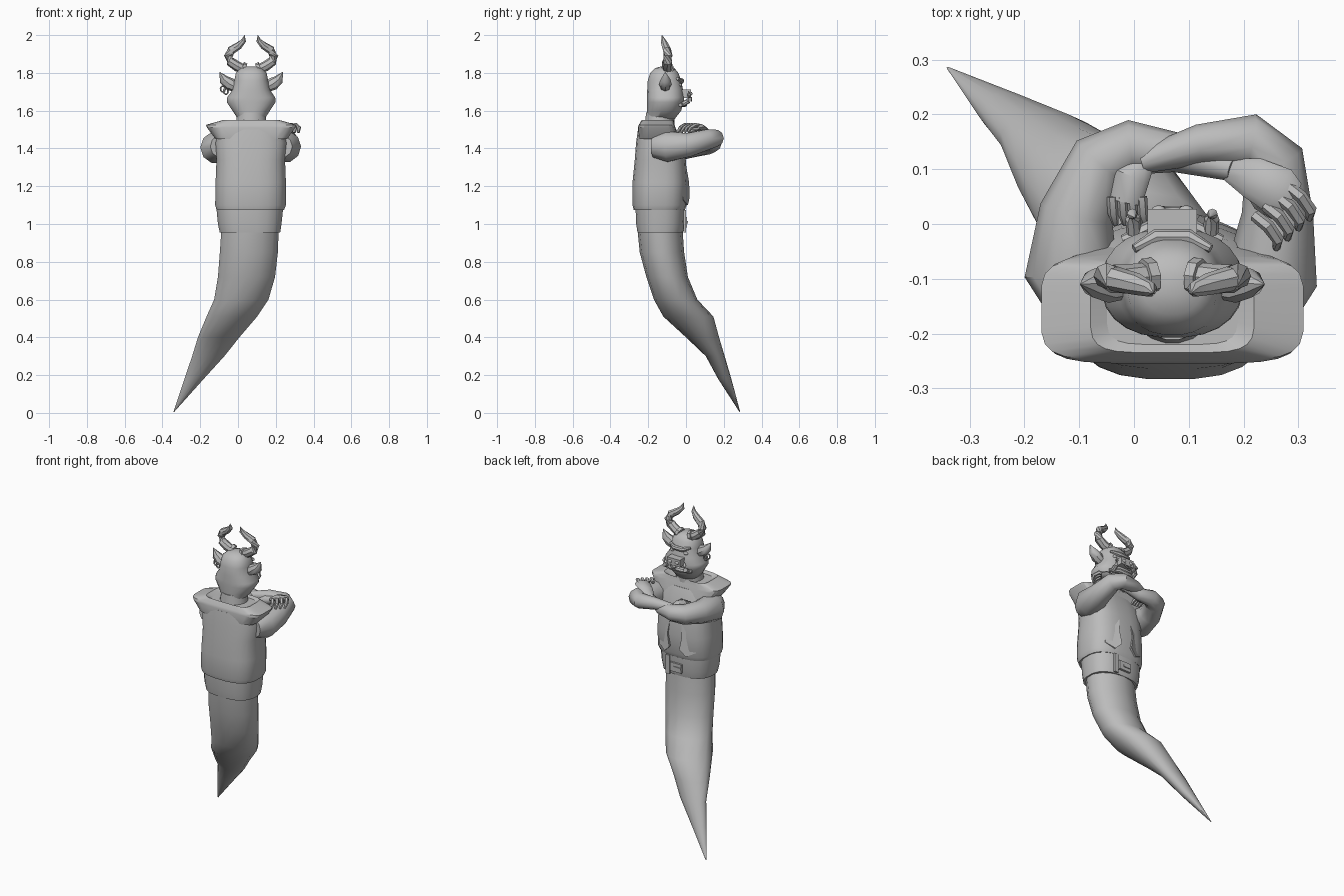
import bpy, bmesh, math
from mathutils import Vector, Matrix

old = bpy.data.objects.get("Cube")
if old:
    bpy.data.objects.remove(old, do_unlink=True)

gray = bpy.data.materials.new("plain gray")
gray.use_nodes = True
gray.diffuse_color = (0.5, 0.5, 0.5, 1)
gray.node_tree.nodes["Principled BSDF"].inputs["Base Color"].default_value = (0.5, 0.5, 0.5, 1)
MID = 0.07  # body centre line in x


def finish(name, bm, angle=40):
    bmesh.ops.recalc_face_normals(bm, faces=bm.faces)
    mesh = bpy.data.meshes.new(name)
    bm.to_mesh(mesh)
    bm.free()
    mesh.materials.append(gray)
    ob = bpy.data.objects.new(name, mesh)
    bpy.context.collection.objects.link(ob)
    bpy.ops.object.select_all(action='DESELECT')
    ob.select_set(True)
    bpy.context.view_layer.objects.active = ob
    bpy.ops.object.shade_smooth_by_angle(angle=math.radians(angle))
    return ob


def skin(name, rings, angle=40):
    """Join equal rings of points into a capped surface."""
    bm = bmesh.new()
    loops = [[bm.verts.new(p) for p in r] for r in rings]
    n = len(loops[0])
    for a, b in zip(loops, loops[1:]):
        for i in range(n):
            j = (i + 1) % n
            bm.faces.new((a[i], a[j], b[j], b[i]))
    bm.faces.new(loops[0])
    bm.faces.new(loops[-1])
    return finish(name, bm, angle)


def loft(name, rows, power=2, sides=20, angle=40):
    """Rows are x0, x1, y0, y1, z extents of level sections."""
    rings = []
    for x0, x1, y0, y1, z in rows:
        ring = []
        for i in range(sides):
            t = math.tau * (i + 0.5) / sides
            c, s = math.cos(t), math.sin(t)
            ring.append(((x0 + x1) / 2 + (x1 - x0) / 2 * math.copysign(abs(c) ** (2 / power), c),
                         (y0 + y1) / 2 + (y1 - y0) / 2 * math.copysign(abs(s) ** (2 / power), s), z))
        rings.append(ring)
    return skin(name, rings, angle)


def tube(name, path, radii, sides=8, flat=1.0):
    """Round tube along a path; flat squashes it in its upright direction."""
    pts = [Vector(p) for p in path]
    rings = []
    for i, p in enumerate(pts):
        d = (pts[min(i + 1, len(pts) - 1)] - pts[max(i - 1, 0)]).normalized()
        ref = Vector((0, 0, 1)) if abs(d.z) < 0.9 else Vector((0, 1, 0))
        side = d.cross(ref).normalized()
        up = side.cross(d)
        rings.append([p + radii[i] * (math.cos(t) * side + flat * math.sin(t) * up)
                      for t in (math.tau * k / sides for k in range(sides))])
    return skin(name, rings)


def box(name, centre, size, turn=0):
    bm = bmesh.new()
    bmesh.ops.create_cube(bm, size=1, matrix=Matrix.Translation(centre)
                          @ Matrix.Rotation(turn, 4, 'Z') @ Matrix.Diagonal((*size, 1)))
    return finish(name, bm)


def ball(name, centre, size):
    bm = bmesh.new()
    bmesh.ops.create_uvsphere(bm, u_segments=12, v_segments=8, radius=1,
                              matrix=Matrix.Translation(centre) @ Matrix.Diagonal((*size, 1)))
    return finish(name, bm)


# Curling tail in place of legs
loft("tail", [
    (-.342, -.338, .283, .287, .005), (-.285, -.18, .17, .24, .18),
    (-.245, -.07, .105, .205, .3), (-.215, .01, 0, .175, .4),
    (-.17, .105, -.12, .145, .51), (-.13, .165, -.17, .06, .6),
    (-.11, .2, -.21, .01, .72), (-.1, .215, -.245, -.01, .85),
    (-.09, .22, -.26, -.02, 1.0)], sides=14, angle=50)

# Waistband, belt and buckle
loft("waistband", [(-.098, .225, -.258, -.015, .955), (-.108, .232, -.265, -.006, 1.0),
                   (-.115, .24, -.268, -.004, 1.075)], power=2.5)
box("buckle", (MID, -.002, 1.01), (.08, .014, .055))
box("buckle_tongue", (MID - .012, .004, 1.01), (.05, .012, .014))
box("belt_end", (MID + .06, -.006, 1.015), (.025, .012, .12))

# Torso with vest
loft("vest", [(-.115, .245, -.278, -.005, 1.075), (-.122, .255, -.284, .005, 1.1),
              (-.12, .255, -.284, .008, 1.22), (-.115, .25, -.272, .0, 1.34),
              (-.12, .26, -.265, -.02, 1.43), (-.1, .24, -.255, -.05, 1.5)], power=2.7, sides=24)
loft("shoulder_yoke", [(-.12, .26, -.25, -.04, 1.45), (-.165, .305, -.255, -.055, 1.51),
                       (-.17, .31, -.25, -.06, 1.525), (-.08, .22, -.235, -.065, 1.55),
                       (-.05, .19, -.22, -.075, 1.535)], power=5, sides=24, angle=25)


def vest_flap(name, side):
    bm = bmesh.new()
    outline = [(.035, 1.36), (.05, 1.22), (.035, 1.14), (.075, 1.1), (.13, 1.13), (.14, 1.36)]
    front = [bm.verts.new((MID + side * x, .022 - 2.2 * x * x - .25 * max(0, z - 1.25), z))
             for x, z in outline]
    face = bm.faces.new(front)
    out = bmesh.ops.extrude_face_region(bm, geom=[face])["geom"]
    for v in out:
        if isinstance(v, bmesh.types.BMVert):
            v.co.y -= .02
    finish(name, bm)


for side, label in ((-1, "right"), (1, "left")):
    vest_flap(label + "_vest_flap", side)

# Crossed arms
tube("arm_under", [(-.09, -.16, 1.41), (-.115, -.09, 1.405), (-.105, .02, 1.415),
                   (-.06, .115, 1.425), (-.005, .14, 1.43), (.08, .13, 1.43), (.18, .1, 1.465)],
     [.06, .085, .068, .058, .05, .036, .022], sides=10)
tube("arm_over", [(.23, -.17, 1.41), (.25, -.1, 1.41), (.262, .02, 1.42),
                  (.255, .12, 1.45), (.215, .155, 1.455), (.12, .145, 1.46), (.015, .115, 1.45)],
     [.06, .085, .065, .055, .046, .037, .023], sides=10)

# Hands and fingers
tube("resting_palm", [(.17, .1, 1.465), (.215, .085, 1.5), (.265, .06, 1.515), (.285, .045, 1.51)],
     [.02, .038, .045, .035], flat=.4)
for i in range(4):
    x, y = .305 - .02 * i, .07 - .018 * i
    tube("resting_finger_%d" % (i + 1),
         [(x - .025, y, 1.515), (x, y - .02, 1.525), (x + .018, y - .045, 1.51), (x + .015, y - .06, 1.485)],
         [.011, .012, .011, .007], sides=6)
tube("resting_thumb", [(.21, .07, 1.49), (.23, .035, 1.495), (.255, .015, 1.485)],
     [.013, .012, .007], sides=6)
tube("tucked_palm", [(.02, .115, 1.45), (-.005, .085, 1.465), (-.015, .04, 1.46)],
     [.02, .034, .03], flat=.5)
for i in range(4):
    x = -.04 + .018 * i
    tube("tucked_finger_%d" % (i + 1),
         [(x, .05, 1.465), (x + .002, .02, 1.46), (x + .006, 0, 1.44)], [.01, .01, .006], sides=6)

# Neck and head
loft("neck", [(-.02, .16, -.225, -.06, 1.47), (-.005, .145, -.212, -.06, 1.59)])
loft("head", [(.0, .14, -.205, -.06, 1.555), (-.03, .17, -.207, -.025, 1.6),
              (-.06, .2, -.208, -.012, 1.645), (-.058, .198, -.208, -.008, 1.67),
              (-.03, .17, -.206, -.015, 1.71), (-.02, .16, -.203, -.025, 1.76),
              (-.012, .152, -.19, -.04, 1.8), (.015, .125, -.165, -.06, 1.825),
              (.05, .09, -.13, -.09, 1.835)], power=2.3, sides=24, angle=60)
box("snout", (MID, .002, 1.69), (.09, .05, .045))
tube("lower_lip", [(MID - .09, -.03, 1.63), (MID - .04, -.008, 1.635), (MID + .04, -.008, 1.635),
                   (MID + .09, -.03, 1.63)], [.01, .016, .016, .01])
tube("brow", [(MID - .07, -.045, 1.77), (MID - .03, -.024, 1.757), (MID + .03, -.024, 1.757),
              (MID + .07, -.045, 1.77)], [.008, .015, .015, .008])
tube("nose_ring", [(MID + .02 * math.cos(a), .028, 1.672 + .02 * math.sin(a))
                   for a in (math.pi + math.pi * k / 6 for k in range(7))], [.005] * 7, sides=6)

# Paired head parts, mirrored about the centre line
for side, label in ((-1, "right"), (1, "left")):
    def at(x, y, z):
        return (MID + side * x, y, z)

    tube(label + "_horn", [at(.035, -.095, 1.815), at(.075, -.1, 1.835), at(.11, -.1, 1.86),
                           at(.12, -.095, 1.89), at(.105, -.1, 1.92), at(.065, -.11, 1.945),
                           at(.04, -.12, 1.97), at(.035, -.127, 2.0)],
         [.026, .027, .026, .024, .023, .02, .014, .001], sides=8)
    tube(label + "_horn_collar", [at(.035, -.095, 1.818), at(.052, -.097, 1.826)], [.034, .034])
    tube(label + "_ear", [at(.075, -.11, 1.72), at(.115, -.11, 1.742), at(.145, -.108, 1.765),
                          at(.168, -.11, 1.805)], [.025, .034, .026, .001], sides=8)
    ball(label + "_eye", at(.045, -.032, 1.735), (.016, .01, .01))
    tube(label + "_tusk", [at(.07, -.015, 1.635), at(.072, .01, 1.65), at(.073, .018, 1.68),
                           at(.068, .012, 1.705)], [.014, .014, .01, .001], sides=8)
    ball(label + "_nostril", at(.025, .026, 1.69), (.013, .008, .01))

# Rings hanging from one ear
for i in range(2):
    cx, cz = MID - .15 + .016 * i, 1.715 - .012 * i
    tube("earring_%d" % (i + 1), [(cx + .012 * math.cos(a), -.108, cz + .016 * math.sin(a))
                                  for a in (math.tau * k / 10 for k in range(11))], [.005] * 11, sides=6)
